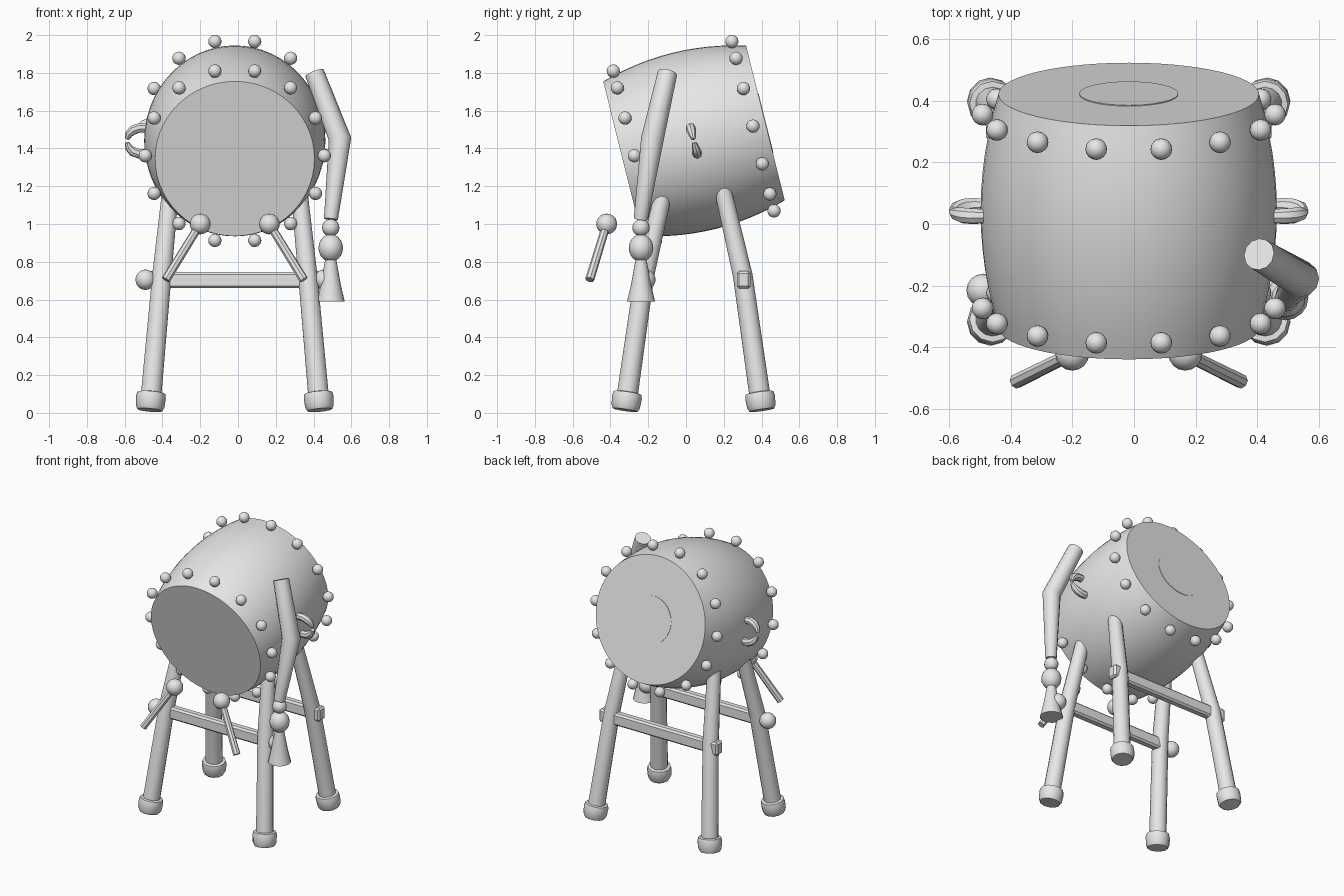
import bpy
import bmesh
from math import radians, sin, cos, pi
from mathutils import Vector, Matrix

old = bpy.data.objects.get("Cube")
if old:
    bpy.data.objects.remove(old, do_unlink=True)

grey = bpy.data.materials.new("light_grey")
grey.use_nodes = True
grey.diffuse_color = (0.8, 0.8, 0.8, 1)
grey.node_tree.nodes["Principled BSDF"].inputs["Base Color"].default_value = (0.8, 0.8, 0.8, 1)

MID = Vector((-0.017, 0.04, 0))            # symmetry centre of the stand
TILT = radians(14)
AXIS = Vector((0, cos(TILT), sin(TILT)))   # drum axis, front to back
UP = Vector((0, -sin(TILT), cos(TILT)))
SIDE = Vector((1, 0, 0))
DRUM = Vector((-0.017, 0.042, 1.44))
HALF = 0.39
SIDES = (("left", 1), ("right", -1))


def finish(name, bm, angle=40):
    bmesh.ops.recalc_face_normals(bm, faces=bm.faces)
    mesh = bpy.data.meshes.new(name)
    bm.to_mesh(mesh)
    bm.free()
    mesh.materials.append(grey)
    mesh.shade_smooth()
    mesh.set_sharp_from_angle(angle=radians(angle))
    obj = bpy.data.objects.new(name, mesh)
    bpy.context.collection.objects.link(obj)
    return obj


def tube(name, points, radii, segs=12, ref=SIDE, angle=40):
    """Round loft through points, with a radius at each point."""
    bm = bmesh.new()
    pts = [Vector(p) for p in points]
    rings = []
    for i, (p, r) in enumerate(zip(pts, radii)):
        before = (p - pts[i - 1]).normalized() if i else Vector()
        after = (pts[i + 1] - p).normalized() if i + 1 < len(pts) else Vector()
        t = (before + after).normalized()
        u = t.cross(ref).normalized()
        v = t.cross(u)
        rings.append([bm.verts.new(p + r * (u * cos(a) + v * sin(a)))
                      for a in (2 * pi * k / segs for k in range(segs))])
    for a, b in zip(rings, rings[1:]):
        for k in range(segs):
            n = (k + 1) % segs
            bm.faces.new((a[k], a[n], b[n], b[k]))
    bm.faces.new(rings[0])
    bm.faces.new(rings[-1])
    return finish(name, bm, angle)


def ball(name, centre, r, stretch=1.0):
    bm = bmesh.new()
    bmesh.ops.create_uvsphere(bm, u_segments=16, v_segments=10, radius=r)
    bmesh.ops.transform(bm, matrix=Matrix.Translation(centre) @ Matrix.Diagonal((1, 1, stretch, 1)), verts=bm.verts)
    return finish(name, bm, 60)


def box(name, centre, size, bevel):
    bm = bmesh.new()
    bmesh.ops.create_cube(bm, size=1)
    bmesh.ops.transform(bm, matrix=Matrix.Translation(centre) @ Matrix.Diagonal((*size, 1)), verts=bm.verts)
    bmesh.ops.bevel(bm, geom=bm.edges[:], offset=bevel, segments=1, affect='EDGES')
    return finish(name, bm, 30)


# Barrel shell with a gentle bulge
steps = [k / 6 for k in range(-6, 7)]
tube("drum_barrel", [DRUM + AXIS * HALF * t for t in steps],
     [0.422 + 0.058 * (1 - t * t) for t in steps], 56)

# Thin round patch on the back skin
end = DRUM + AXIS * HALF
tube("back_skin_patch", [end - AXIS * 0.002, end + AXIS * 0.003], [0.16, 0.16], 40)

# Rings of studs at both ends
for end_name, offset in (("front", -0.325), ("back", 0.322)):
    for k in range(14):
        a = 2 * pi * (k + 0.5) / 14
        ball(f"{end_name}_stud_{k + 1}",
             DRUM + AXIS * offset + (SIDE * sin(a) + UP * cos(a)) * 0.474, 0.035)

# Curved carrying handles, each made of two tapering hooks
for side, s in SIDES:
    base = DRUM + SIDE * s * 0.492
    for part, d in (("upper", 1), ("lower", -1)):
        angles = [radians(a) for a in (105, 80, 55, 32, 8)]
        tube(f"{side}_handle_{part}_hook",
             [base + SIDE * s * 0.08 * cos(a) + UP * d * 0.072 * sin(a) for a in angles],
             [0.024, 0.026, 0.026, 0.021, 0.012], 8, AXIS)

# Bent legs with flared feet
for side, s in SIDES:
    for end_name, e in (("front", -1), ("back", 1)):
        def at(x, y, z):
            return MID + Vector((s * x, e * y, z))
        foot = at(0.45, 0.362, 0.015)
        knee = at(0.386, 0.26, 0.73)
        tube(f"{end_name}_{side}_leg", [foot, knee, at(0.333, 0.139, 1.25)],
             [0.056, 0.052, 0.044], 14)
        along = (knee - foot).normalized()
        tube(f"{end_name}_{side}_foot",
             [foot + along * h for h in (0, 0.02, 0.07, 0.092, 0.096)],
             [0.066, 0.076, 0.079, 0.074, 0.055], 12, angle=50)

# Crossbars: round knobs in front, square ends behind
for end_name, y in (("front", -0.215), ("back", 0.305)):
    box(f"{end_name}_crossbar", (MID.x, y, 0.703), (0.78, 0.058, 0.085), 0.012)
    for side, s in SIDES:
        if end_name == "front":
            ball(f"front_{side}_knob", (MID.x + s * 0.472, y, 0.705), 0.054)
        else:
            box(f"back_{side}_bar_end", (MID.x + s * 0.425, y, 0.705), (0.075, 0.072, 0.092), 0.012)

# Pair of drumsticks
for side, s in SIDES:
    head = Vector((MID.x + s * 0.183, -0.42, 1.0))
    tip = Vector((MID.x + s * 0.365, -0.51, 0.705))
    ball(f"{side}_drumstick_head", head, 0.055)
    tube(f"{side}_drumstick", [head, tip], [0.022, 0.024], 8)

# Bent side ornament with beads and a flared tassel
tube("ornament_arm", [(0.405, -0.098, 1.80), (0.54, -0.178, 1.45), (0.492, -0.24, 1.025)],
     [0.052, 0.06, 0.037], 12)
hang = Vector((0.491, -0.238, 0))
ball("ornament_small_bead", hang + Vector((0, 0, 0.98)), 0.046)
ball("ornament_large_bead", hang + Vector((0, 0, 0.873)), 0.065, 1.12)
tube("ornament_tassel", [hang + Vector((0, 0, z)) for z in (0.83, 0.77, 0.68, 0.59)],
     [0.026, 0.037, 0.053, 0.074], 16)
